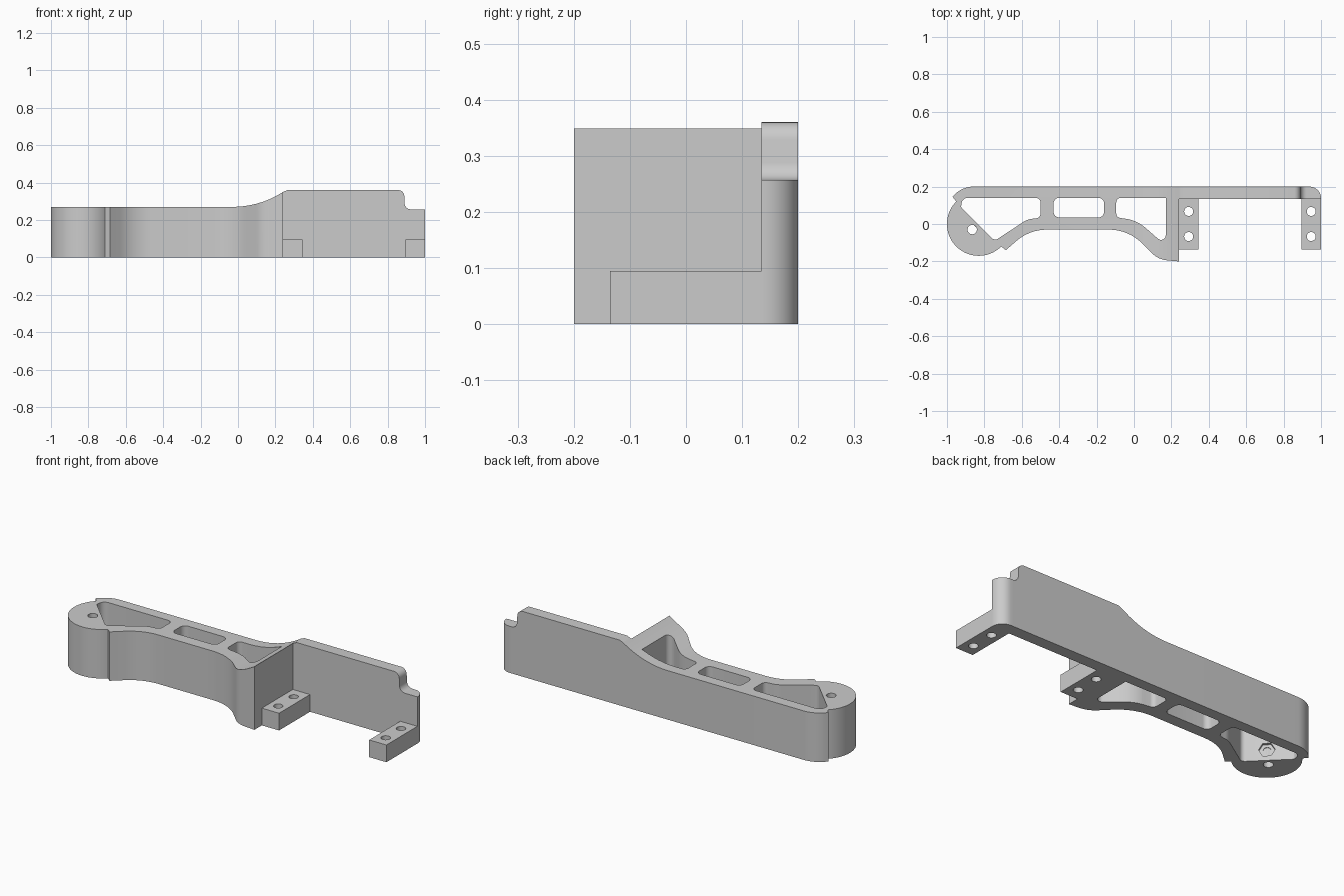
import bpy, bmesh, math
from mathutils import Vector

cube = bpy.data.objects.get("Cube")
if cube:
    bpy.data.objects.remove(cube, do_unlink=True)

grey = bpy.data.materials.new("satin_grey")
grey.use_nodes = True
grey.diffuse_color = (0.6, 0.6, 0.6, 1)
grey.node_tree.nodes["Principled BSDF"].inputs["Base Color"].default_value = (0.6, 0.6, 0.6, 1)
UP = Vector((0, 0, 1))


def rounded(corners, steps=8):
    """Outline from (x, y, fillet radius) corners."""
    out = []
    for i, (x, y, r) in enumerate(corners):
        p = Vector((x, y))
        if r == 0:
            out.append(p)
            continue
        a = (Vector(corners[i - 1][:2]) - p).normalized()
        b = (Vector(corners[(i + 1) % len(corners)][:2]) - p).normalized()
        half = a.angle(b) / 2
        centre = p + (a + b).normalized() * (r / math.sin(half))
        start = p + a * (r / math.tan(half)) - centre
        end = p + b * (r / math.tan(half)) - centre
        first = math.atan2(start.y, start.x)
        sweep = (math.atan2(end.y, end.x) - first + math.pi) % math.tau - math.pi
        for k in range(steps + 1):
            t = first + sweep * k / steps
            out.append(centre + Vector((math.cos(t), math.sin(t))) * r)
    return out


def circle(x, y, r, n=32):
    return [Vector((x + r * math.cos(math.tau * k / n), y + r * math.sin(math.tau * k / n)))
            for k in range(n)]


def height_at(profile, x):
    """Top height on a profile that runs left to right."""
    for p, q in zip(profile, profile[1:]):
        if x <= q.x:
            return p.y + (q.y - p.y) * (x - p.x) / (q.x - p.x)
    return profile[-1].y


def slab(outlines, profile):
    """Solid with through holes: first outline is the rim, the others are holes."""
    bm = bmesh.new()
    edges = []
    for outline in outlines:
        ring = [bm.verts.new((p.x, p.y, 0)) for p in outline]
        edges += [bm.edges.new((ring[i - 1], ring[i])) for i in range(len(ring))]
    bmesh.ops.triangle_fill(bm, edges=edges, normal=UP)
    for p in profile[1:-1]:
        bmesh.ops.bisect_plane(bm, geom=bm.verts[:] + bm.edges[:] + bm.faces[:],
                               dist=1e-5, plane_co=(p.x, 0, 0), plane_no=(1, 0, 0))
    base = bm.faces[:]
    border = [e for e in bm.edges if len(e.link_faces) == 1]
    lift = {v: bm.verts.new((v.co.x, v.co.y, height_at(profile, v.co.x))) for v in bm.verts[:]}
    for f in base:
        bm.faces.new([lift[v] for v in f.verts])
    for e in border:
        a, b = e.verts
        bm.faces.new((a, b, lift[b], lift[a]))
    bmesh.ops.recalc_face_normals(bm, faces=bm.faces[:])
    return bm


def recess(bm, face, centre, radius, sides, depth):
    """Sink a regular pocket into an upright flat face and return its floor."""
    n = face.normal.copy()
    centre = centre - n * (centre - face.verts[0].co).dot(n)
    across = UP.cross(n)
    rim = list(face.edges)
    bmesh.ops.delete(bm, geom=[face], context='FACES_ONLY')
    points = [centre + across * p.x + UP * p.y for p in circle(0, 0, radius, sides)]
    mouth = [bm.verts.new(p) for p in points]
    inner = [bm.verts.new(p - n * depth) for p in points]
    rim += [bm.edges.new((mouth[i - 1], mouth[i])) for i in range(sides)]
    bmesh.ops.triangle_fill(bm, edges=rim, normal=n)
    for i in range(sides):
        bm.faces.new((mouth[i - 1], mouth[i], inner[i], inner[i - 1]))
    floor = bm.faces.new(inner)
    floor.normal_update()
    return floor


def finish(name, bm):
    bmesh.ops.recalc_face_normals(bm, faces=bm.faces[:])
    mesh = bpy.data.meshes.new(name)
    bm.to_mesh(mesh)
    bm.free()
    mesh.materials.append(grey)
    obj = bpy.data.objects.new(name, mesh)
    bpy.context.collection.objects.link(obj)
    bpy.ops.object.select_all(action='DESELECT')
    obj.select_set(True)
    bpy.context.view_layer.objects.active = obj
    bpy.ops.object.shade_smooth_by_angle(angle=math.radians(25))


# Bracket footprint: long wall, arched arm and round pivot end
pivot = Vector((-0.83, 0.0, 0.06))
footprint = [(1, 0.2, 0.062), (1, 0.135, 0), (0.24, 0.135, 0), (0.24, -0.2, 0),
             (0.13, -0.19, 0.13), (-0.03, -0.03, 0.25), (-0.56, -0.03, 0.25), (-0.685, -0.14, 0)]
for k in range(41):
    a = math.radians(-45 - 180 * k / 40)
    footprint.append((pivot.x + 0.17 * math.cos(a), pivot.y + 0.17 * math.sin(a), 0))
footprint += [(-0.97, 0.145, 0), (-0.925, 0.2, 0.14)]

# Lightening windows through the arm
windows = [
    [(-0.918, 0.14, 0.035), (-0.5, 0.14, 0.025), (-0.5, 0.033, 0.025), (-0.57, 0.025, 0.1),
     (-0.745, -0.09, 0.025), (-0.925, 0.09, 0.01)],
    [(-0.43, 0.14, 0.03), (-0.16, 0.14, 0.03), (-0.16, 0.035, 0.03), (-0.43, 0.035, 0.03)],
    [(-0.095, 0.14, 0.025), (0.17, 0.14, 0), (0.17, -0.115, 0.025), (0.015, 0.02, 0.2),
     (-0.095, 0.035, 0.025)],
]

# Top line: low arm, sweep up to the wall, notched end
top_line = rounded([(-1.1, 0.27, 0), (0.11, 0.27, 0.5), (0.245, 0.352, 0.02), (0.265, 0.36, 0),
                    (0.888, 0.36, 0.033), (0.892, 0.257, 0.033), (1.1, 0.257, 0)])

# Body with the pivot hole, and a nut pocket on the slanted inner wall
body = slab([rounded(footprint)] + [rounded(w) for w in windows]
            + [circle(-0.865, -0.03, 0.025)], top_line)
facing = Vector((1, 1, 0)).normalized()
slanted = max((f for f in body.faces if f.normal.dot(facing) > 0.999), key=lambda f: f.calc_area())
nut_floor = recess(body, slanted, pivot, 0.04, 6, 0.015)
recess(body, nut_floor, pivot, 0.02, 24, 0.004)
finish("bracket_body", body)

# Mounting feet with paired screw holes
for side, x in (("inner", 0.24), ("outer", 0.895)):
    plan = [Vector(c) for c in ((x, -0.135), (x + 0.105, -0.135), (x + 0.105, 0.136), (x, 0.136))]
    holes = [circle(x + 0.0525, y, 0.024) for y in (-0.067, 0.067)]
    flat = [Vector((-1.1, 0.095)), Vector((1.1, 0.095))]
    finish(side + "_mounting_foot", slab([plan] + holes, flat))
